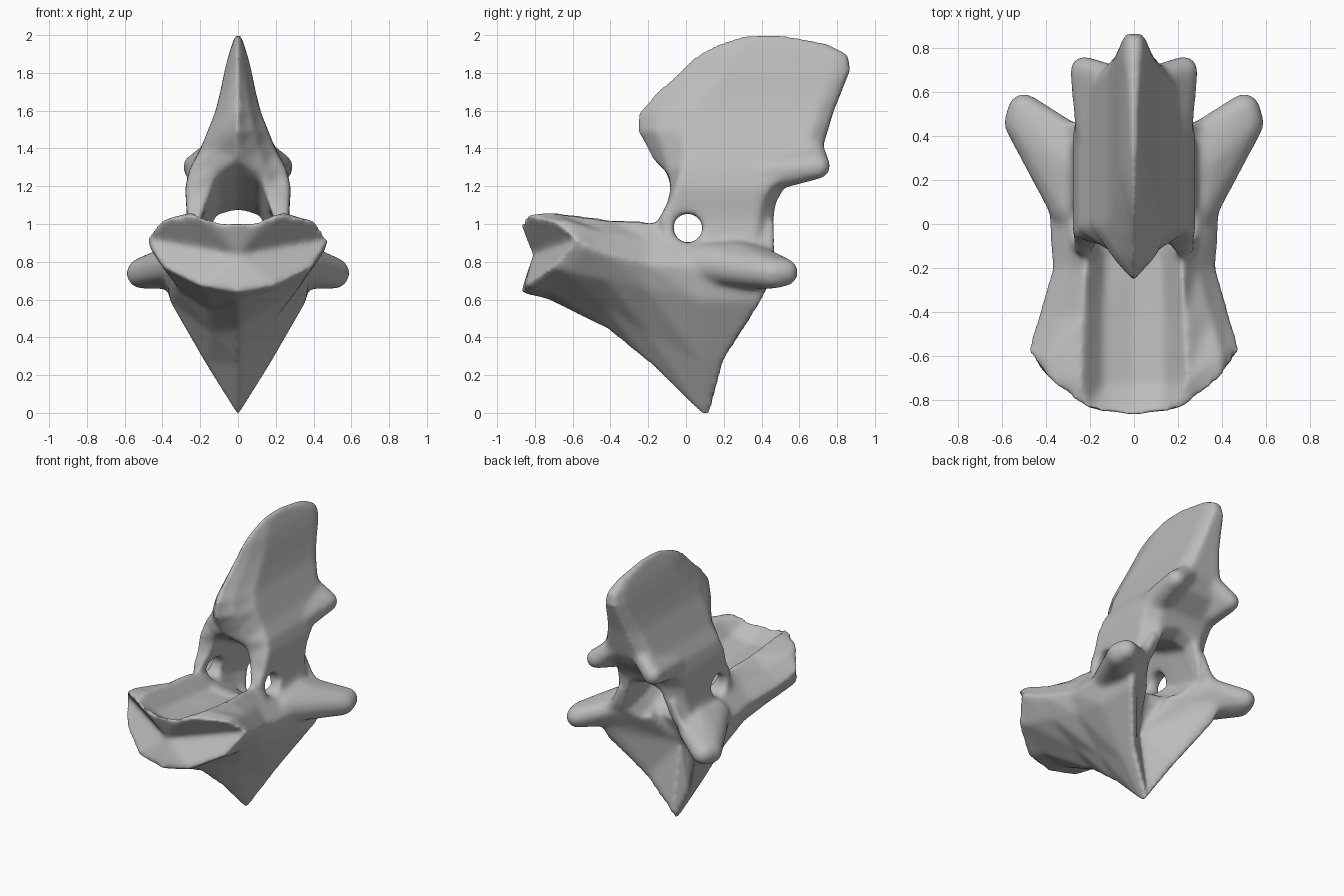
import bpy, bmesh
from mathutils import Vector, Matrix

if "Cube" in bpy.data.objects:
    bpy.data.objects.remove(bpy.data.objects["Cube"], do_unlink=True)

bone = bpy.data.materials.new("bone_grey")
bone.use_nodes = True
bone.diffuse_color = (0.5, 0.5, 0.5, 1)
bone.node_tree.nodes["Principled BSDF"].inputs["Base Color"].default_value = (0.5, 0.5, 0.5, 1)


def make_object(name, bm):
    bmesh.ops.recalc_face_normals(bm, faces=bm.faces)
    mesh = bpy.data.meshes.new(name)
    bm.to_mesh(mesh)
    bm.free()
    obj = bpy.data.objects.new(name, mesh)
    bpy.context.collection.objects.link(obj)
    return obj


def loft(name, halves, start=None, end=None):
    """Skin mirrored half outlines; each end closes as a fan to its centre point."""
    bm = bmesh.new()
    rings = []
    for half in halves:
        mirrored = [(-x, y, z) for x, y, z in reversed(half[1:-1])]
        rings.append([bm.verts.new(p) for p in half + mirrored])
    count = len(rings[0])
    for a, b in zip(rings, rings[1:]):
        for i in range(count):
            j = (i + 1) % count
            bm.faces.new((a[i], a[j], b[j], b[i]))
    for ring, centre in ((rings[0], start), (rings[-1], end)):
        if centre is None:
            centre = sum((v.co for v in ring), Vector()) / count
        hub = bm.verts.new(centre)
        for i in range(count):
            bm.faces.new((ring[i], ring[(i + 1) % count], hub))
    return make_object(name, bm)


def blob(name, balls, side):
    """Convex skin around a group of balls."""
    bm = bmesh.new()
    for x, y, z, radius in balls:
        bmesh.ops.create_icosphere(bm, subdivisions=2, radius=radius,
                                   matrix=Matrix.Translation((side * x, y, z)))
    hull = bmesh.ops.convex_hull(bm, input=bm.verts)
    spare = {g for g in hull["geom_interior"] + hull["geom_unused"]
             if isinstance(g, bmesh.types.BMVert)}
    bmesh.ops.delete(bm, geom=list(spare), context="VERTS")
    return make_object(name, bm)


def front_bend(x):
    return 2.5 * x ** 3


def rear_rim(z):
    return min(0.47, 0.13 + 0.1 * z + 0.6 * z * z)


# Body: cross-sections from the front dish to the rear rim, floor to keel
body_sections = [
    (-.87, [(0, 1.015), (.12, 1.03), (.22, 1.06), (.4, 1.03), (.485, .93), (.4, .78), (.2, .675), (0, .64)]),
    (-.74, [(0, .92), (.14, .95), (.24, 1.07), (.4, 1.02), (.475, .89), (.38, .75), (.18, .65), (0, .61)]),
    (-.42, [(0, .89), (.14, .92), (.23, 1.035), (.35, .96), (.44, .85), (.35, .71), (.16, .56), (0, .45)]),
    (-.2, [(0, .88), (.13, .9), (.22, 1.025), (.29, .92), (.375, .8), (.32, .66), (.14, .43), (0, .27)]),
    (.08, [(0, .85), (.12, .87), (.22, 1.03), (.27, .92), (.39, .78), (.36, .6), (.17, .27), (0, -.005)]),
]
body_rings = []
for index, (y, points) in enumerate(body_sections):
    bend = (1, 0.8, 0, 0, 0)[index]
    body_rings.append([(x, y + bend * front_bend(x), z) for x, z in points])
# Blunt rim around the front dish
body_rings.insert(0, [(x * .92, y, .84 + (z - .84) * .9) for x, y, z in body_rings[0]])
# Rear rim sweeping back from keel to wings, then a narrow lip inside it
rear = [(x, rear_rim(z), z) for x, z in body_sections[-1][1]]
rear[0], rear[1] = (0, .15, .74), (.12, .18, .76)
body_rings.append(rear)
body_rings.append([(x * .87, y, z + (.05 if z < .7 else -.02)) for x, y, z in rear])
body = loft("vertebra", body_rings, start=(0, -.81, .84), end=(0, .05, .52))

# Arch and spine: level sections as height, front, back, half width, front taper
spine_levels = [
    (.84, -.1, .44, .3, .03), (1.03, -.17, .465, .27, .03),
    (1.12, -.115, .475, .275, .03), (1.2, -.1, .52, .28, .04),
    (1.3, -.155, .66, .255, .13), (1.4, -.205, .72, .2, .2),
    (1.5, -.262, .75, .16, .24), (1.6, -.255, .78, .12, .27),
    (1.7, -.165, .82, .095, .27), (1.82, -.035, .868, .07, .25),
    (1.9, .05, .86, .05, .2), (1.96, .16, .75, .03, .15), (2.007, .3, .52, .015, .1),
]
spine_rings = []
for z, front, back, w, taper in spine_levels:
    spine_rings.append([(0, front, z), (w * .55, front + taper * .4, z), (w, front + taper, z),
                        (w, back - .08, z), (w * .65, back, z), (0, back, z)])
parts = [loft("spine", spine_rings)]

# Side wings and rear joint knobs, on both sides
wing_balls = [(.503, .522, .75, .076), (.51, .46, .745, .085), (.3, .28, .79, .13),
              (.28, .08, .8, .11), (.3, .4, .82, .07)]
knob_balls = [(.227, .7, 1.31, .068), (.17, .42, 1.27, .1), (.1, .67, 1.42, .06)]
for side in (-1, 1):
    parts.append(blob("wing", wing_balls, side))
    parts.append(blob("rear_knob", knob_balls, side))

# Canal through the arch: position, floor, half width, roof
canal_rings = []
for y, floor, w, roof in [(-.32, .92, .17, 1.45), (-.05, .88, .18, 1.26),
                          (.2, .76, .18, 1.14), (.38, .72, .18, 1.08), (.7, .72, .18, 1.22)]:
    canal_rings.append([(0, y, floor), (w * .8, y, floor + .02), (w + .02, y, floor + .12),
                        (w * .65, y, roof - .03), (0, y, roof)])
canal = loft("canal_cutter", canal_rings)

# Small opening through both side walls
bm = bmesh.new()
bmesh.ops.create_cone(bm, cap_ends=True, segments=10, radius1=.08, radius2=.08, depth=2,
                      matrix=Matrix.Translation((0, .01, .985)) @ Matrix.Rotation(1.5708, 4, "Y"))
opening = make_object("opening_cutter", bm)

# Fuse, cut and soften
helpers = parts + [canal, opening]
for helper in helpers:
    helper.hide_render = True
    mod = body.modifiers.new(helper.name, "BOOLEAN")
    mod.operation = "UNION" if helper in parts else "DIFFERENCE"
    mod.solver = "EXACT"
    mod.object = helper
remesh = body.modifiers.new("remesh", "REMESH")
remesh.mode = "VOXEL"
remesh.voxel_size = 0.014
smooth = body.modifiers.new("soften", "SMOOTH")
smooth.factor = 0.5
smooth.iterations = 20

graph = bpy.context.evaluated_depsgraph_get()
final = bpy.data.meshes.new_from_object(body.evaluated_get(graph))
body.modifiers.clear()
body.data = final
for helper in helpers:
    bpy.data.objects.remove(helper, do_unlink=True)

# Stand the keel on the ground
final.transform(Matrix.Translation((0, 0, -min(v.co.z for v in final.vertices))))

final.materials.clear()
final.materials.append(bone)
for poly in final.polygons:
    poly.material_index = 0
    poly.use_smooth = True
